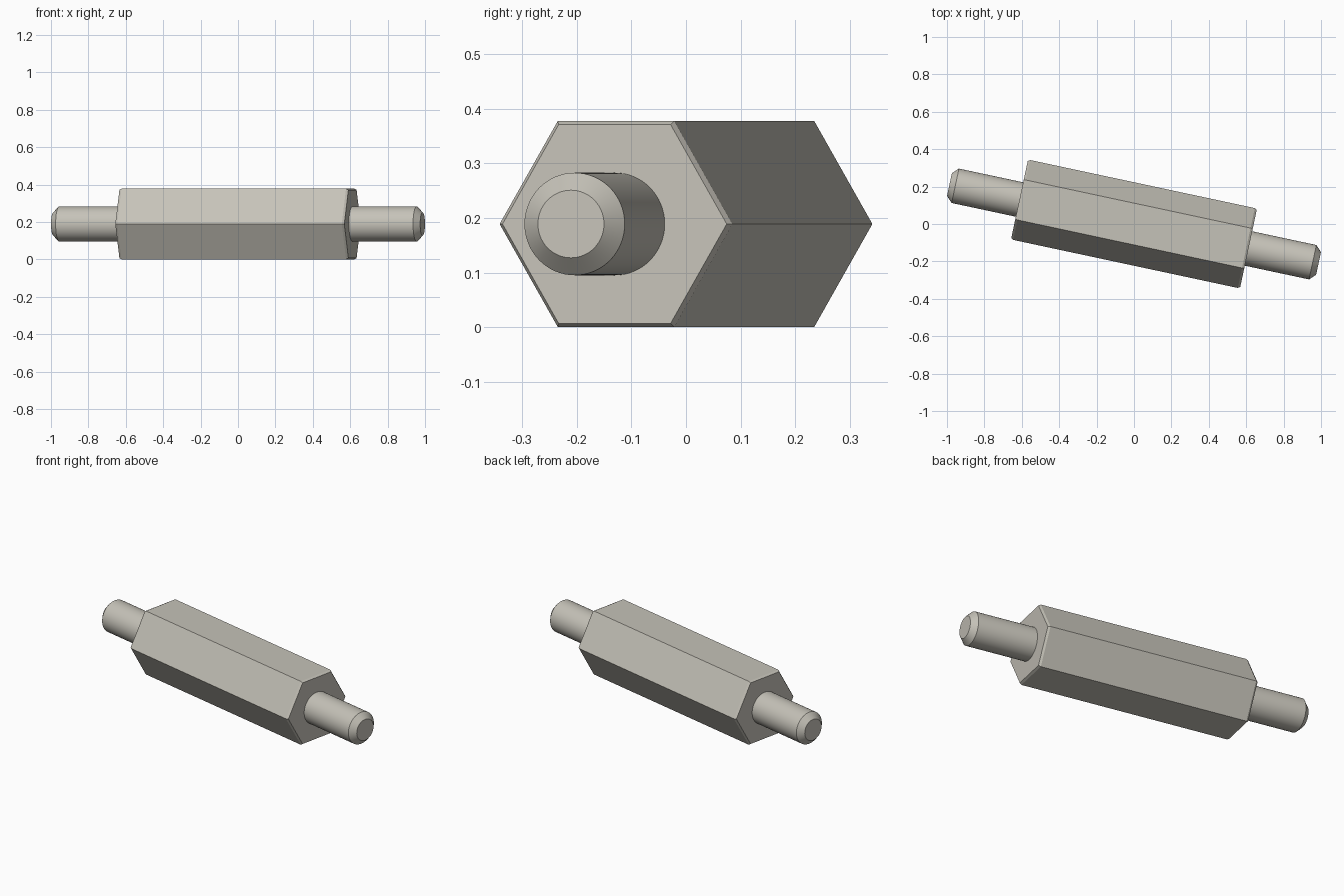
import bpy, bmesh
from math import sin, cos, tau, radians
from mathutils import Matrix

if "Cube" in bpy.data.objects:
    bpy.data.objects.remove(bpy.data.objects["Cube"])

steel = bpy.data.materials.new("warm_grey_steel")
steel.use_nodes = True
colour = (0.56, 0.54, 0.48, 1)
steel.diffuse_color = colour
steel.node_tree.nodes["Principled BSDF"].inputs["Base Color"].default_value = colour

APOTHEM = 0.189
CORNER = APOTHEM / cos(radians(30))
# The whole part lies on a flat, turned in plan
PLACE = Matrix.Translation((0, 0, APOTHEM)) @ Matrix.Rotation(radians(-12.07), 4, "Z")


def turned_bar(name, profile, sides, smooth=False):
    """Capped bar along x from (position, radius) stations."""
    bm = bmesh.new()
    rings = [[bm.verts.new((x, r * cos(tau * i / sides), r * sin(tau * i / sides)))
              for i in range(sides)] for x, r in profile]
    for a, b in zip(rings, rings[1:]):
        for i in range(sides):
            j = (i + 1) % sides
            bm.faces.new((a[i], a[j], b[j], b[i]))
    bm.faces.new(rings[0])
    bm.faces.new(rings[-1])
    bmesh.ops.recalc_face_normals(bm, faces=bm.faces)
    bm.transform(PLACE)
    mesh = bpy.data.meshes.new(name)
    bm.to_mesh(mesh)
    bm.free()
    mesh.materials.append(steel)
    obj = bpy.data.objects.new(name, mesh)
    bpy.context.collection.objects.link(obj)
    if smooth:
        bpy.ops.object.select_all(action="DESELECT")
        obj.select_set(True)
        bpy.context.view_layer.objects.active = obj
        bpy.ops.object.shade_smooth_by_angle(angle=radians(30))
    return obj


# Hexagonal body with narrow end chamfers
half, chamfer = 0.626, 0.012
turned_bar("hex_body", [(-half, CORNER - 0.008), (-half + chamfer, CORNER),
                        (half - chamfer, CORNER), (half, CORNER - 0.008)], 6)

# Chamfered round stud at each end
for side, name in ((1, "left_stud"), (-1, "right_stud")):
    turned_bar(name, [(side * 0.6, 0.094), (side * 0.977, 0.094), (side * 1.009, 0.062)],
               64, smooth=True)
